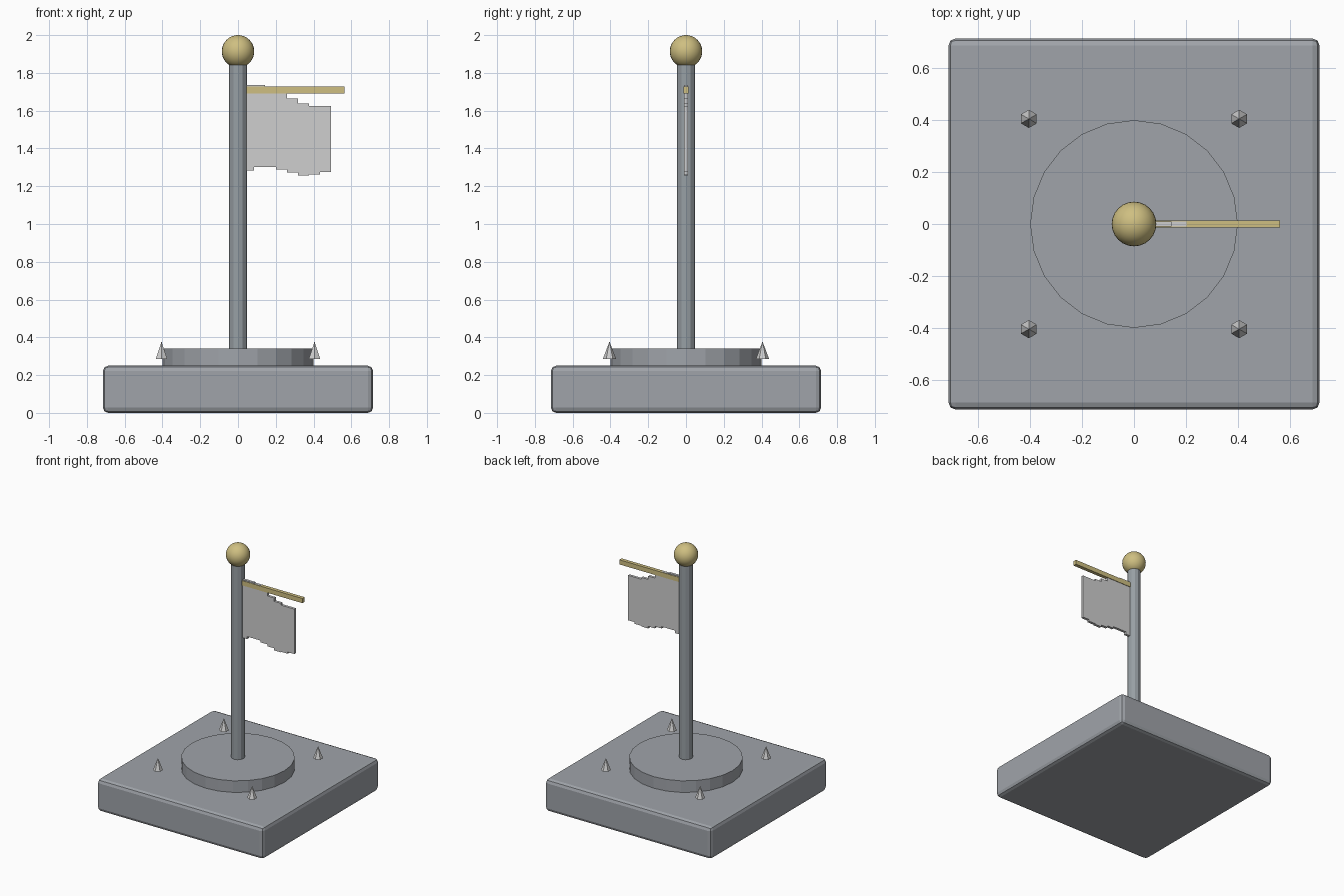
import bpy, bmesh

if "Cube" in bpy.data.objects:
    bpy.data.objects.remove(bpy.data.objects["Cube"])


def material(name, rgb):
    m = bpy.data.materials.new(name)
    m.diffuse_color = (*rgb, 1)
    m.use_nodes = True
    m.node_tree.nodes["Principled BSDF"].inputs["Base Color"].default_value = m.diffuse_color
    return m


STONE = material("stone grey", (0.35, 0.37, 0.40))
STEEL = material("steel grey", (0.31, 0.345, 0.37))
CLOTH = material("pale grey", (0.62, 0.62, 0.62))
GOLD = material("dull gold", (0.62, 0.52, 0.22))


def finish(name, mat):
    ob = bpy.context.object
    ob.name = name
    ob.data.materials.append(mat)
    return ob


def box(name, mat, x, y, z):
    """Box from (min, max) ranges on each axis."""
    bpy.ops.mesh.primitive_cube_add(size=1, location=[sum(r) / 2 for r in (x, y, z)])
    ob = finish(name, mat)
    ob.scale = [r[1] - r[0] for r in (x, y, z)]
    bpy.ops.object.transform_apply(location=False, rotation=False, scale=True)
    return ob


def cylinder(name, mat, sides, radius, z0, z1):
    bpy.ops.mesh.primitive_cylinder_add(vertices=sides, radius=radius, depth=z1 - z0,
                                        location=(0, 0, (z0 + z1) / 2))
    return finish(name, mat)


# Square plinth with rounded edges
plinth = box("plinth", STONE, (-0.715, 0.715), (-0.715, 0.715), (0, 0.25))
bevel = plinth.modifiers.new("rounded edges", 'BEVEL')
bevel.width = 0.028
bevel.segments = 2

# Round step and pole
cylinder("round_step", STONE, 24, 0.40, 0.25, 0.34)
cylinder("pole", STEEL, 12, 0.048, 0.34, 1.86)

# Ball on top of the pole
bpy.ops.mesh.primitive_uv_sphere_add(segments=24, ring_count=16, radius=0.086,
                                     location=(0, 0, 1.914))
finish("ball_finial", GOLD)
bpy.ops.object.shade_smooth()

# Four small hexagonal spikes
for sx in (-1, 1):
    for sy in (-1, 1):
        bpy.ops.mesh.primitive_cone_add(vertices=6, radius1=0.035, radius2=0, depth=0.092,
                                        location=(sx * 0.405, sy * 0.405, 0.332))
        finish("spike", CLOTH)

# Crossbar holding the flag
box("crossbar", GOLD, (0.0, 0.563), (-0.014, 0.014), (1.691, 1.727))

# Stepped, waving flag: one outline of columns, extruded to its thickness
tops = [1.735, 1.735, 1.729, 1.70, 1.664, 1.638, 1.624, 1.624]
bottoms = [1.283, 1.302, 1.302, 1.288, 1.273, 1.257, 1.262, 1.275]
START, STEP, HALF = 0.028, 0.058, 0.01
upper, lower = [], []
for i, (t, b) in enumerate(zip(tops, bottoms)):
    for x in (START + i * STEP, START + (i + 1) * STEP):
        for line, z in ((upper, t), (lower, b)):
            if (x, z) not in line:
                line.append((x, z))
bm = bmesh.new()
face = bm.faces.new([bm.verts.new((x, -HALF, z)) for x, z in lower + upper[::-1]])
ext = bmesh.ops.extrude_face_region(bm, geom=[face])
moved = [v for v in ext["geom"] if isinstance(v, bmesh.types.BMVert)]
bmesh.ops.translate(bm, verts=moved, vec=(0, 2 * HALF, 0))
bmesh.ops.recalc_face_normals(bm, faces=bm.faces)
mesh = bpy.data.meshes.new("flag")
bm.to_mesh(mesh)
bm.free()
mesh.materials.append(CLOTH)
bpy.context.collection.objects.link(bpy.data.objects.new("flag", mesh))
